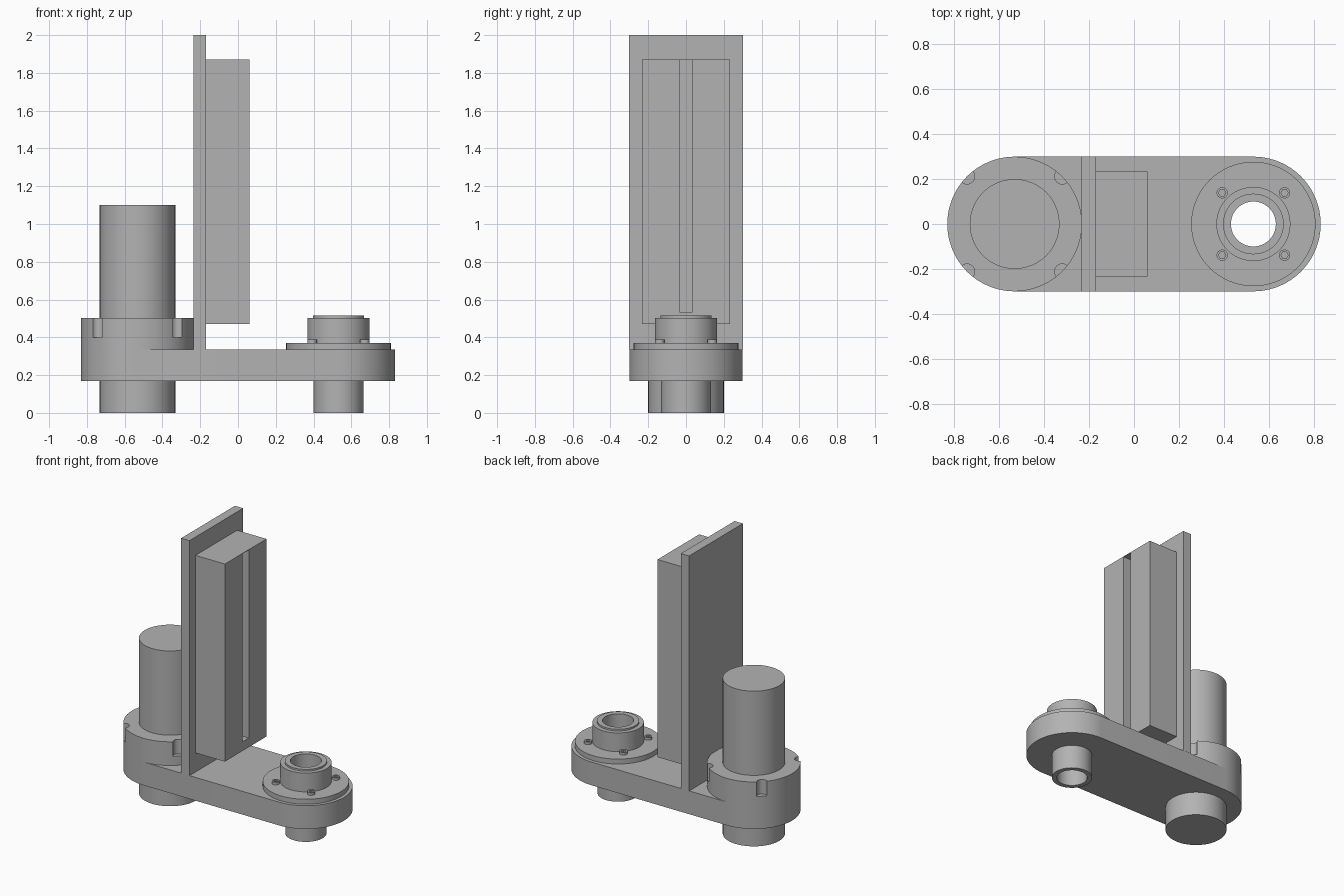
import bpy
import bmesh
from math import sin, cos, pi, radians

cube = bpy.data.objects.get("Cube")
if cube:
    bpy.data.objects.remove(cube, do_unlink=True)

# One plain grey for the whole machine
grey = bpy.data.materials.new("machine grey")
grey.use_nodes = True
grey.diffuse_color = (0.45, 0.45, 0.45, 1)
grey.node_tree.nodes["Principled BSDF"].inputs["Base Color"].default_value = grey.diffuse_color

END = 0.532      # distance of both axes from the middle
RADIUS = 0.3     # rounded ends of the arm
ARM_LOW, ARM_TOP = 0.17, 0.335


def finish(name, bm):
    bmesh.ops.recalc_face_normals(bm, faces=bm.faces)
    mesh = bpy.data.meshes.new(name)
    bm.to_mesh(mesh)
    bm.free()
    mesh.materials.append(grey)
    obj = bpy.data.objects.new(name, mesh)
    bpy.context.collection.objects.link(obj)
    return obj


def smooth(obj):
    bpy.ops.object.select_all(action='DESELECT')
    obj.select_set(True)
    bpy.context.view_layer.objects.active = obj
    bpy.ops.object.shade_smooth_by_angle(angle=radians(30))


def prism(name, outline, low, high):
    """Extrude a flat outline from low to high."""
    bm = bmesh.new()
    face = bm.faces.new([bm.verts.new((x, y, low)) for x, y in outline])
    up = bmesh.ops.extrude_face_region(bm, geom=[face])["geom"]
    bmesh.ops.translate(bm, vec=(0, 0, high - low),
                        verts=[v for v in up if isinstance(v, bmesh.types.BMVert)])
    return finish(name, bm)


def arc(x, y, r, start, end, steps):
    return [(x + r * cos(start + (end - start) * i / steps),
             y + r * sin(start + (end - start) * i / steps)) for i in range(steps + 1)]


def cylinder(name, x, y, r, low, high, sides=96):
    return prism(name, arc(x, y, r, 0, 2 * pi, sides)[:-1], low, high)


def box(name, x0, x1, half, low, high):
    return prism(name, [(x0, -half), (x1, -half), (x1, half), (x0, half)], low, high)


def lathe(name, x, y, profile, sides=96):
    """Spin a closed (radius, height) profile about an upright axis."""
    bm = bmesh.new()
    rings = [[bm.verts.new((x + r * cos(2 * pi * i / sides), y + r * sin(2 * pi * i / sides), z))
              for i in range(sides)] for r, z in profile]
    for a, b in zip(rings, rings[1:] + rings[:1]):
        for i in range(sides):
            j = (i + 1) % sides
            bm.faces.new((a[i], a[j], b[j], b[i]))
    return finish(name, bm)


def cut(obj, cutter):
    cutter.hide_render = True
    mod = obj.modifiers.new("cut", 'BOOLEAN')
    mod.operation = 'DIFFERENCE'
    mod.solver = 'EXACT'
    mod.object = cutter
    bpy.context.view_layer.objects.active = obj
    bpy.ops.object.modifier_apply(modifier=mod.name)
    bpy.data.objects.remove(cutter, do_unlink=True)


# Base arm with rounded ends and a bore for the bearing
arm = prism("base_arm", arc(END, 0, RADIUS, -pi / 2, pi / 2, 48)
            + arc(-END, 0, RADIUS, pi / 2, 3 * pi / 2, 48), ARM_LOW, ARM_TOP)
cut(arm, cylinder("bore_cutter", END, 0, 0.115, 0, 1))
smooth(arm)

# Motor flange with four screw notches in its upper edge
flange = cylinder("motor_flange", -END, 0, RADIUS, ARM_TOP, 0.503)
for sx in (-1, 1):
    for sy in (-1, 1):
        cut(flange, cylinder("notch_cutter", -END + sx * 0.212, sy * 0.212, 0.034, 0.4, 0.6, 24))
smooth(flange)

# Motor body above and its stub below
smooth(cylinder("motor_body", -END, 0, 0.2, 0.5, 1.1))
smooth(cylinder("motor_stub", -END, 0, 0.2, 0, ARM_LOW))

# Upright plate
box("upright_plate", -0.235, -0.17, 0.301, ARM_TOP, 2)

# Rail housing with a tall front slot under a thin top
housing = box("rail_housing", -0.17, 0.06, 0.233, 0.47, 1.87)
cut(housing, box("slot_cutter", -0.14, 0.2, 0.035, 0.535, 1.867))

# Hollow bearing: lower tube, disc, collar and lip in one turned part
smooth(lathe("bearing_housing", END, 0, [
    (0.1, 0), (0.132, 0), (0.132, ARM_TOP), (0.277, ARM_TOP), (0.277, 0.37),
    (0.165, 0.37), (0.165, 0.503), (0.135, 0.503), (0.135, 0.515), (0.1, 0.515)]))

# Socket screws around the collar
for sx in (-1, 1):
    for sy in (-1, 1):
        x, y = END + sx * 0.139, sy * 0.139
        screw = cylinder("bearing_screw", x, y, 0.025, 0.365, 0.388, 24)
        cut(screw, cylinder("hex_cutter", x, y, 0.016, 0.374, 0.5, 6))
        smooth(screw)
